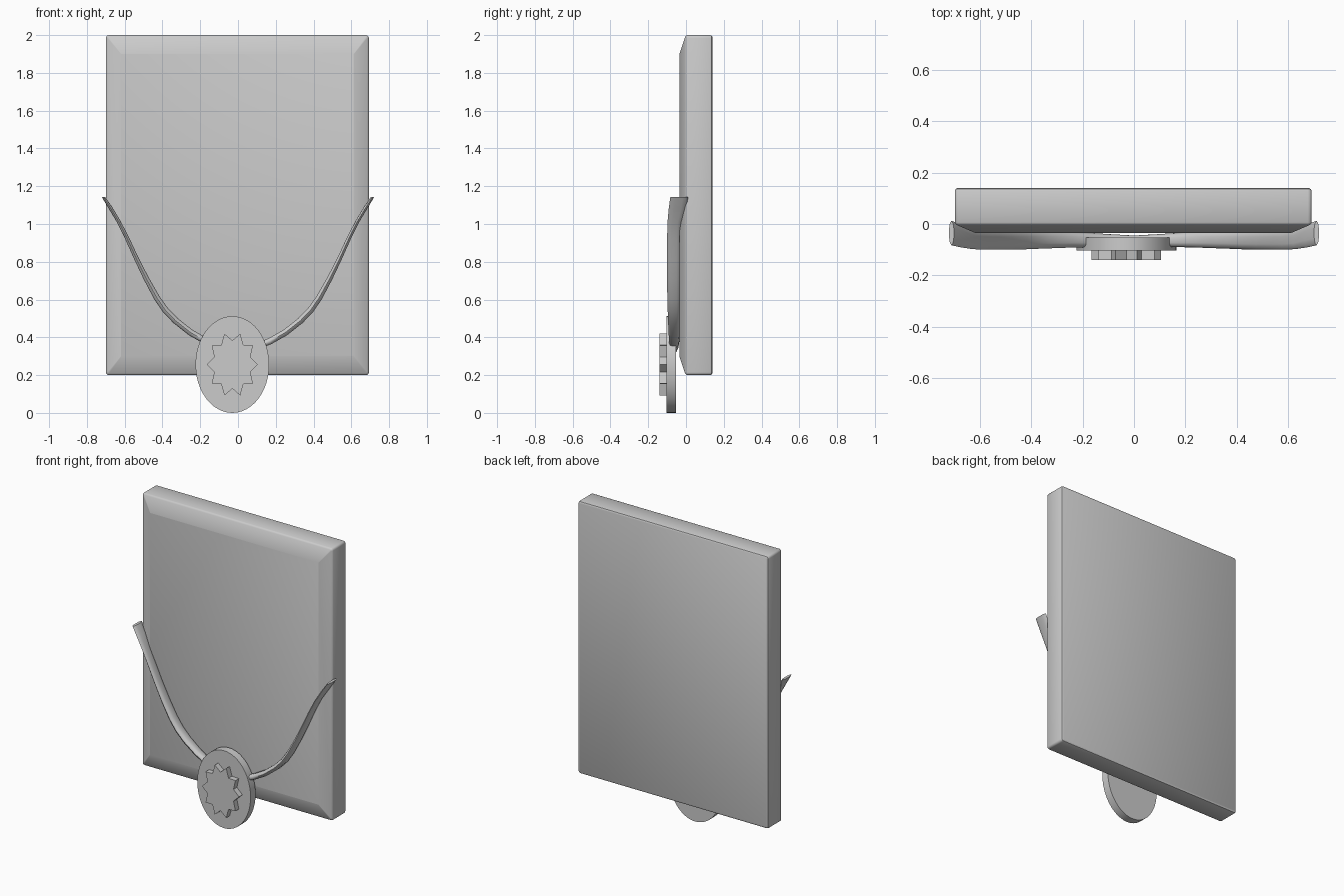
import bpy, bmesh, math
from mathutils import Vector

if "Cube" in bpy.data.objects:
    bpy.data.objects.remove(bpy.data.objects["Cube"])


def skin(name, rings, angle):
    """Join equal-sized rings of points into a capped solid."""
    bm = bmesh.new()
    loops = [[bm.verts.new(p) for p in r] for r in rings]
    n = len(loops[0])
    for a, b in zip(loops, loops[1:]):
        for i in range(n):
            j = (i + 1) % n
            bm.faces.new((a[i], a[j], b[j], b[i]))
    bm.faces.new(loops[0])
    bm.faces.new(loops[-1])
    bmesh.ops.recalc_face_normals(bm, faces=bm.faces)
    mesh = bpy.data.meshes.new(name)
    bm.to_mesh(mesh)
    bm.free()
    ob = bpy.data.objects.new(name, mesh)
    bpy.context.collection.objects.link(ob)
    bpy.ops.object.select_all(action='DESELECT')
    ob.select_set(True)
    bpy.context.view_layer.objects.active = ob
    bpy.ops.object.shade_smooth_by_angle(angle=math.radians(angle))
    return ob


def rounded_rect(y, dx, dz, r):
    """Rectangle ring of the panel, inset by dx and dz."""
    cx, cz, hx, hz = -0.003, 1.1, 0.696 - dx, 0.9 - dz
    pts = []
    for k, (sx, sz) in enumerate([(1, 1), (-1, 1), (-1, -1), (1, -1)]):
        for s in range(4):
            a = math.radians(90 * k + 30 * s)
            pts.append((cx + sx * (hx - r) + r * math.cos(a), y,
                        cz + sz * (hz - r) + r * math.sin(a)))
    return pts


# Panel with rounded rim and raised front field
skin("panel", [rounded_rect(*p) for p in [
    (0.14, 0.010, 0.010, 0.008), (0.136, 0.003, 0.003, 0.013),
    (0.128, 0, 0, 0.015), (0.006, 0, 0, 0.015), (0, 0.003, 0.003, 0.013),
    (-0.005, 0.010, 0.010, 0.008), (-0.035, 0.08, 0.10, 0.001)]], 35)

# Ribbon: half path as x, z, front y, back y, half thickness
half = [(0.0, 0.335, -0.088, -0.045, 0.015), (0.09, 0.347, -0.089, -0.04, 0.016),
        (0.17, 0.38, -0.09, -0.035, 0.017), (0.25, 0.425, -0.092, -0.03, 0.017),
        (0.33, 0.488, -0.095, -0.028, 0.017), (0.385, 0.545, -0.097, -0.028, 0.017),
        (0.43, 0.61, -0.099, -0.028, 0.016), (0.485, 0.71, -0.1, -0.028, 0.014),
        (0.537, 0.815, -0.1, -0.028, 0.012), (0.585, 0.92, -0.1, -0.028, 0.011),
        (0.63, 1.01, -0.098, -0.022, 0.010), (0.675, 1.085, -0.091, 0.0, 0.010),
        (0.712, 1.143, -0.083, 0.012, 0.009)]
path = [(-x, z, f, b, t) for x, z, f, b, t in half[:0:-1]] + half
rings = []
for i, (x, z, f, b, t) in enumerate(path):
    p, q = path[max(i - 1, 0)], path[min(i + 1, len(path) - 1)]
    d = Vector((q[0] - p[0], q[1] - p[1])).normalized()
    if i in (0, len(path) - 1):
        d = Vector((0, 1 if i else -1))
    side = Vector((-d.y, d.x))
    ring = []
    for u, v in [(0, 0), (0.7, 0.1), (1, 0.3), (1, 0.7), (0.7, 0.9),
                 (0, 1), (-0.7, 0.9), (-1, 0.7), (-1, 0.3), (-0.7, 0.1)]:
        ring.append((x + side.x * t * u, f + (b - f) * v, z + side.y * t * u))
    rings.append(ring)
skin("ribbon", rings, 50)


def oval(y, rx, rz, n, notch=1.0):
    pts = []
    for i in range(n):
        a, k = 2 * math.pi * i / n, (notch if i % 2 else 1)
        pts.append((-0.03 + rx * k * math.cos(a), y, 0.256 + rz * k * math.sin(a)))
    return pts


# Oval medallion and its ten-pointed star
skin("medallion", [oval(y, 0.195, 0.256, 48) for y in (-0.052, -0.104)], 30)
skin("star", [oval(y, 0.135, 0.172, 20, 0.74) for y in (-0.10, -0.14)], 20)
